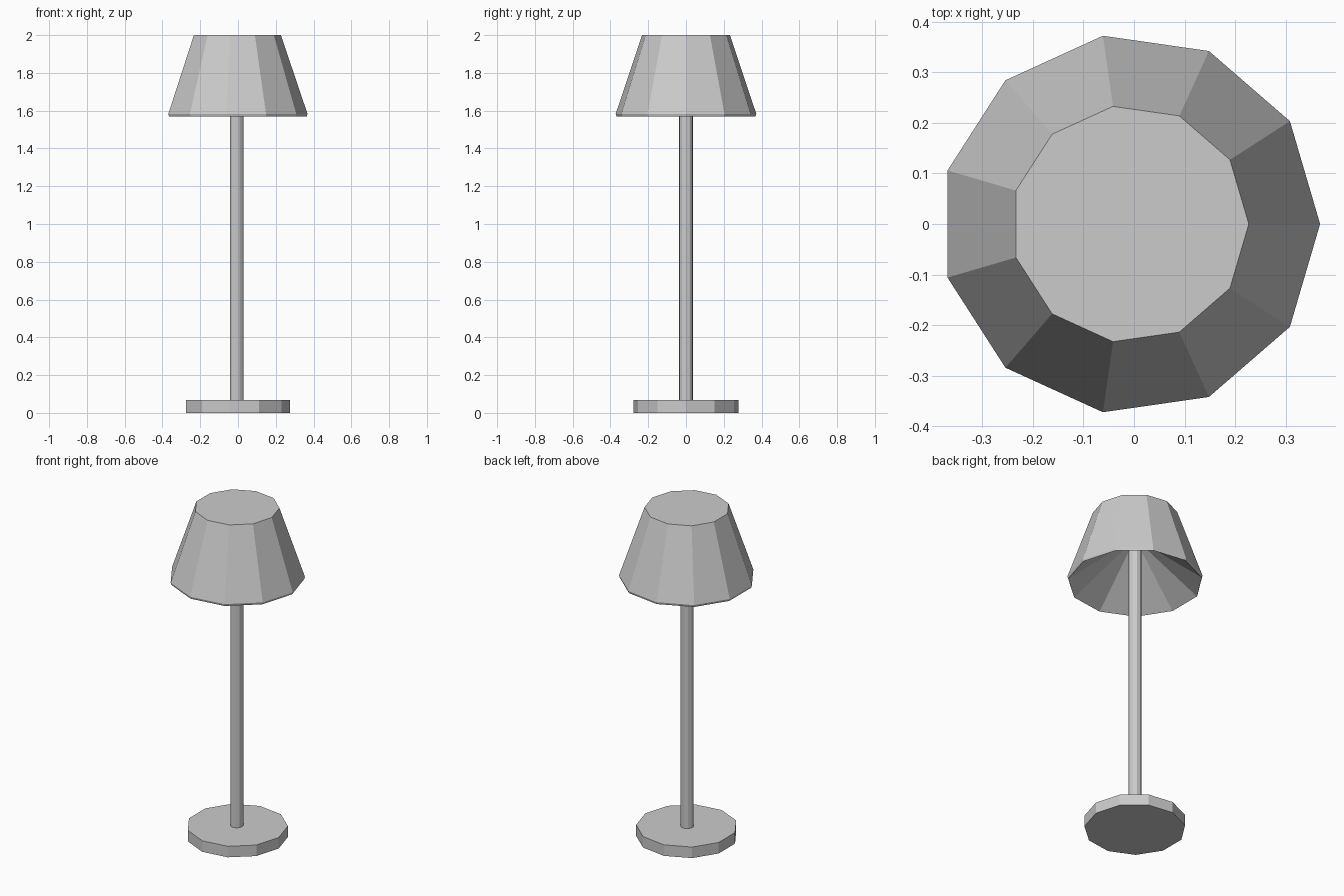
import bpy, bmesh
from math import cos, sin, tau

if "Cube" in bpy.data.objects:
    bpy.data.objects.remove(bpy.data.objects["Cube"])

SIDES = 11


def lathe(name, profile, cx=0.0, cap_start=True, cap_end=True):
    """Revolve (radius, z) points into a flat-faced 11-sided solid."""
    bm = bmesh.new()
    rings = [[bm.verts.new((cx + r * cos(tau * i / SIDES), r * sin(tau * i / SIDES), z))
              for i in range(SIDES)] for r, z in profile]
    for a, b in zip(rings, rings[1:]):
        for i in range(SIDES):
            j = (i + 1) % SIDES
            bm.faces.new((a[i], a[j], b[j], b[i]))
    if cap_start:
        bm.faces.new(rings[0][::-1])
    if cap_end:
        bm.faces.new(rings[-1])
    bmesh.ops.recalc_face_normals(bm, faces=bm.faces)
    mesh = bpy.data.meshes.new(name)
    bm.to_mesh(mesh)
    bm.free()
    obj = bpy.data.objects.new(name, mesh)
    bpy.context.collection.objects.link(obj)
    return obj


# Flat disc foot
lathe("base", [(0.28, 0.0), (0.28, 0.067)], cx=-0.006)

# Slim upright, ending inside the shade
lathe("pole", [(0.037, 0.06), (0.037, 1.84)], cx=-0.008)

# Shade: conical hollow underneath, narrow rim, sloped wall, closed top
lathe("shade", [(0.036, 1.825), (0.372, 1.57), (0.376, 1.583), (0.235, 2.0)], cx=-0.008)
